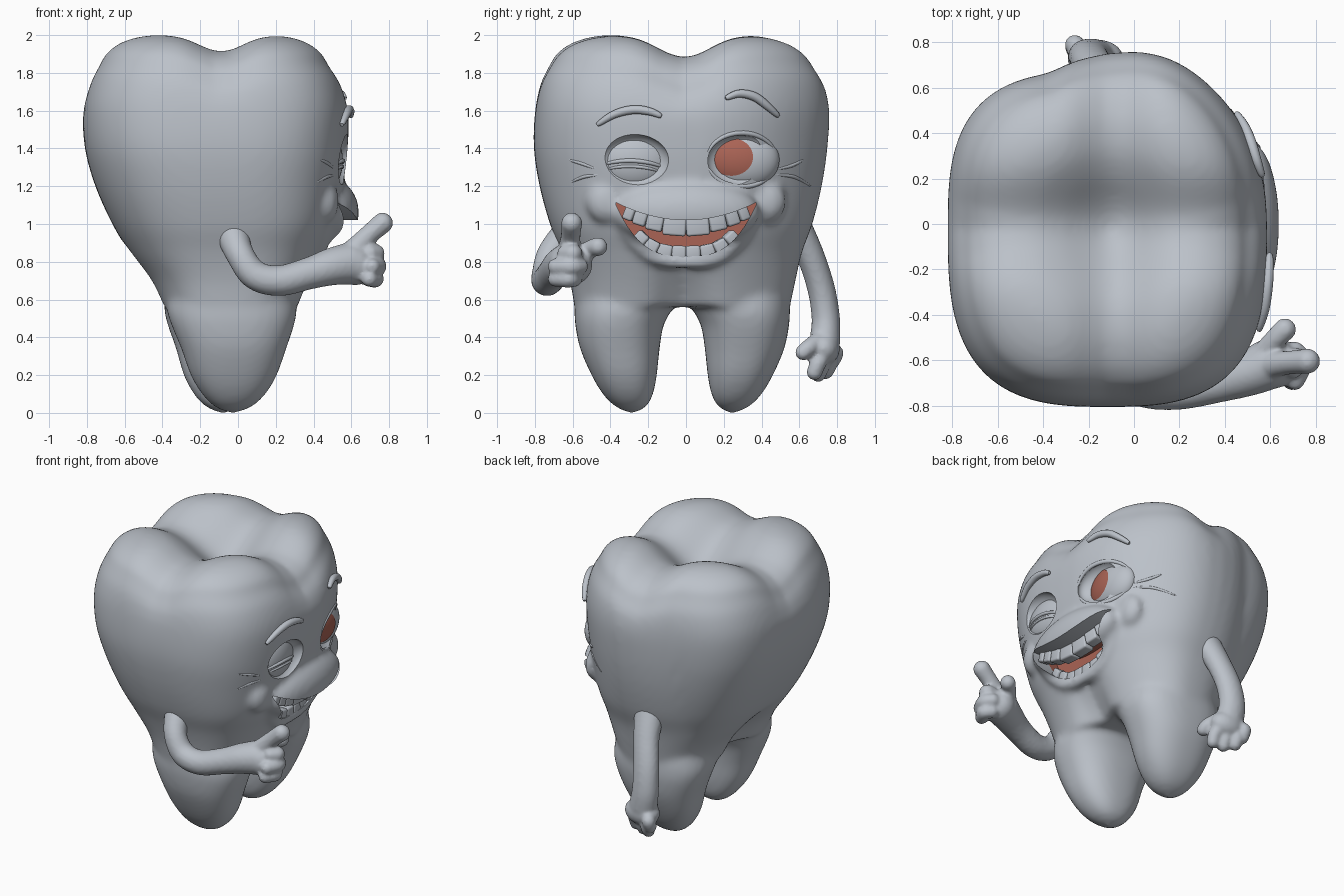
import bpy, bmesh, math
from mathutils import Matrix

if "Cube" in bpy.data.objects:
    bpy.data.objects.remove(bpy.data.objects["Cube"])

# ---------- colours ----------
def material(name, rgb):
    m = bpy.data.materials.new(name)
    m.diffuse_color = (*rgb, 1)
    m.use_nodes = True
    m.node_tree.nodes["Principled BSDF"].inputs["Base Color"].default_value = m.diffuse_color
    return m
GREY = material("enamel grey", (0.50, 0.535, 0.585))
RED = material("brick red", (0.40, 0.125, 0.09))

# ---------- helpers ----------
def spline(pts, n):
    out = []
    for k in range(n):
        t = k * (len(pts) - 1) / (n - 1)
        i = min(int(t), len(pts) - 2)
        f = t - i
        four = (pts[max(i - 1, 0)], pts[i], pts[i + 1], pts[min(i + 2, len(pts) - 1)])
        out.append(tuple(b + .5 * f * (c - a + f * (2 * a - 5 * b + 4 * c - d + f * (3 * (b - c) + d - a)))
                         for a, b, c, d in zip(*four)))
    return out

def loft(bm, rings):
    vs = [[bm.verts.new(p) for p in r] for r in rings]
    n = len(vs[0])
    for a, b in zip(vs, vs[1:]):
        for i in range(n):
            bm.faces.new((a[i], a[(i + 1) % n], b[(i + 1) % n], b[i]))
    bm.faces.new(vs[0])
    bm.faces.new(vs[-1])

def section(x0, x1, y0, y1, n, s=1, count=96):
    cx, cy, a, b = (x0 + x1) / 2, (y0 + y1) / 2, (x1 - x0) / 2 * s, (y1 - y0) / 2 * s
    pts = []
    for k in range(count):
        c, w = math.cos(math.tau * k / count), math.sin(math.tau * k / count)
        pts.append((cx + a * math.copysign(abs(c) ** (2 / n), c),
                    cy + b * math.copysign(abs(w) ** (2 / n), w)))
    return pts

def ball(bm, centre, radii, sub=3):
    m = Matrix.Translation(centre) @ Matrix.Diagonal((*radii, 1))
    bmesh.ops.create_icosphere(bm, subdivisions=sub, radius=1, matrix=m)

def chain(bm, pts, n=24, wide=1):
    for x, y, z, r in spline(pts, n):
        ball(bm, (x, y, z), (r * wide, r, r))

def activate(ob):
    bpy.ops.object.select_all(action='DESELECT')
    ob.select_set(True)
    bpy.context.view_layer.objects.active = ob

def make(name, bm, mat=GREY, angle=None):
    bmesh.ops.recalc_face_normals(bm, faces=bm.faces[:])
    me = bpy.data.meshes.new(name)
    bm.to_mesh(me)
    bm.free()
    ob = bpy.data.objects.new(name, me)
    bpy.context.collection.objects.link(ob)
    me.materials.append(mat)
    if angle:
        activate(ob)
        bpy.ops.object.shade_smooth_by_angle(angle=math.radians(angle))
    return ob

def fuse(ob, voxel, iterations):
    activate(ob)
    m = ob.modifiers.new("fuse", 'REMESH')
    m.mode, m.voxel_size, m.use_smooth_shade = 'VOXEL', voxel, True
    s = ob.modifiers.new("relax", 'SMOOTH')
    s.factor, s.iterations = .5, iterations
    bpy.ops.object.modifier_apply(modifier="fuse")
    bpy.ops.object.modifier_apply(modifier="relax")

def tube(name, pts, r, taper=.6):
    cu = bpy.data.curves.new(name, 'CURVE')
    cu.dimensions, cu.bevel_depth, cu.bevel_resolution, cu.use_fill_caps = '3D', r, 3, True
    pts = spline(pts, 24)
    sp = cu.splines.new('POLY')
    sp.points.add(len(pts) - 1)
    for k, p in enumerate(pts):
        sp.points[k].co = (*p, 1)
        sp.points[k].radius = 1 - taper + taper * math.sin(math.pi * k / 23) ** .6
    cu.materials.append(GREY)
    ob = bpy.data.objects.new(name, cu)
    bpy.context.collection.objects.link(ob)
    activate(ob)
    bpy.ops.object.convert(target='MESH')
    bpy.ops.object.shade_smooth_by_angle(angle=math.radians(60))

# ---------- crown profile: z, x0, x1, y0, y1, squareness ----------
CROWN = spline([(.56, -.405, .33, -.59, .55, 2.8), (.70, -.47, .385, -.615, .58, 2.8),
                (.85, -.575, .45, -.66, .615, 2.8), (1.0, -.665, .515, -.72, .67, 2.8),
                (1.2, -.755, .555, -.775, .72, 2.8), (1.4, -.81, .58, -.805, .75, 2.9),
                (1.6, -.82, .585, -.80, .76, 3), (1.75, -.79, .55, -.775, .74, 3),
                (1.85, -.745, .49, -.73, .69, 3)], 120)

def front(y, z):
    # x of the face surface at a given y and z
    _, x0, x1, y0, y1, n = min(CROWN, key=lambda r: abs(r[0] - z))
    u = min(abs((y - (y0 + y1) / 2) / ((y1 - y0) / 2)), 1)
    x = (x0 + x1) / 2 + (x1 - x0) / 2 * (1 - u ** n) ** (1 / n)
    return x - .35 * max(y, 0) ** 2 * x / .58

def shaped(x, y, z):
    # cut corners on the +y side, furrow above the root fork, valleys between cusps
    if y > 0 and x > 0:
        x -= .35 * y * y * x / .58
    elif y > 0:
        y -= y / .76 * min(.6 * x * x, .085)
    g = max(0, (.9 - z) / .34)
    x = -.05 + (x + .05) * (1 - .28 * g * math.exp(-((y + .02) / .13) ** 2))
    w = min(max((z - 1.45) / .5, 0), 1)
    w = w * w * (3 - 2 * w)
    return (x, y, z - w * (.09 * math.exp(-((x + .09) / .16) ** 2) + .12 * math.exp(-((y + .01) / .19) ** 2)))

def lip_top(y):
    return 1.02 + .68 * y * y

def lip_low(y):
    return .83 + .27 * abs(y / .37) ** 3

# ---------- body: crown, two roots, muzzle, lip and cheeks fused ----------
bm = bmesh.new()
rings = [[shaped(x, y, r[0]) for x, y in section(*r[1:])] for r in CROWN[::3]]
dome = spline([(.985, 1.87), (.95, 1.91), (.87, 1.955), (.77, 1.985), (.65, 2.002),
               (.5, 2.0), (.35, 1.98), (.2, 1.96), (.02, 1.95)], 30)
rings += [[shaped(x, y, z) for x, y in section(*CROWN[-1][1:], s)] for s, z in dome]
loft(bm, rings)
ROOT = spline([(.76, -.36, .28, -.55, -.08), (.62, -.375, .30, -.585, -.04), (.54, -.375, .31, -.59, -.08),
               (.46, -.35, .295, -.585, -.12), (.34, -.30, .255, -.56, -.14), (.2, -.25, .205, -.50, -.155),
               (.1, -.19, .145, -.44, -.175), (.035, -.125, .075, -.375, -.21), (0, -.05, -.01, -.30, -.27)], 40)
for side in (0, 1):
    rings = []
    for z, x0, x1, y0, y1 in ROOT:
        shift = -.05 * (1 - z / .76) * side
        rings.append([(x + shift, -y - .04 if side else y, z) for x, y in section(x0, x1, y0, y1, 2.4)])
    loft(bm, rings)
ball(bm, (.49, 0, 1.06), (.15, .39, .18), 4)
chain(bm, [(front(y, lip_low(y) - .03) - .014, y, lip_low(y) - .03, .038)
           for y in (-.37, -.3, -.2, -.1, 0, .1, .2, .3, .37)], 50)
for s in (-1, 1):
    ball(bm, (front(s * .42, 1.12) - .04, s * .42, 1.12), (.075, .11, .12))
body = make("tooth_body", bm)
fuse(body, .018, 12)
body.data.materials.clear()
body.data.materials.append(GREY)
body.data.materials.append(RED)

# ---------- cutter: mouth opening (red inside) and eye sockets ----------
EYES = {"winking_eye": (-.275, 1.335), "open_eye": (.295, 1.34)}
bm = bmesh.new()
rings = []
for k in range(41):
    y = -.37 + .74 * k / 40
    lo, up = lip_low(y), lip_top(y)
    rings.append([(.34, y, lo), (.34, y, up), (.42, y, up), (.95, y, up), (.95, y, lo), (.42, y, lo)])
loft(bm, rings)
for f in bm.faces:
    f.material_index = 1 if f.calc_center_median().x < .41 else 0
for y, z in EYES.values():
    ball(bm, (front(y, z) + .02, y, z), (.09, .185, .14), 4)
cutter = make("face_cutter", bm)
cutter.data.materials.append(RED)
cutter.hide_render = True
activate(body)
cut = body.modifiers.new("face", 'BOOLEAN')
cut.operation, cut.solver, cut.object = 'DIFFERENCE', 'EXACT', cutter
bpy.ops.object.modifier_apply(modifier="face")
bpy.data.objects.remove(cutter)
activate(body)
bpy.ops.object.shade_smooth_by_angle(angle=math.radians(40))

# ---------- eyeballs, iris and lids ----------
def eye_x(name, y, z):
    cy, cz = EYES[name]
    q = 1 - ((y - cy) / .2) ** 2 - ((z - cz) / .16) ** 2
    return front(cy, cz) - .11 + .10 * math.sqrt(max(q, 0))

for name, (y, z) in EYES.items():
    bm = bmesh.new()
    ball(bm, (front(y, z) - .11, y, z), (.10, .20, .16), 4)
    make(name, bm, angle=60)
for part, a0, a1 in (("upper_lid", 15, 165), ("lower_lid", 200, 340)):
    y, z = EYES["open_eye"]
    pts = []
    for k in range(9):
        a = math.radians(a0 + (a1 - a0) * k / 8)
        py, pz = y + .185 * math.cos(a), z + .142 * math.sin(a)
        pts.append((front(py, pz) - .006, py, pz))
    tube(part, pts, .014)

bm = bmesh.new()
rows = []
for j in range(1, 9):
    row = []
    for k in range(48):
        a = math.tau * k / 48
        y, z = .24 + .115 * j / 8 * math.cos(a), 1.355 + .1 * j / 8 * math.sin(a)
        row.append((eye_x("open_eye", y, z) + .004, y, z))
    rows.append(row)
loft(bm, rows)
bm.faces.ensure_lookup_table()
bm.faces.remove(bm.faces[-1])
make("iris", bm, RED, 60)

for k, (lift, r) in enumerate(((0, .012), (-.03, .009))):
    pts = []
    for y in (-.44, -.36, -.275, -.19, -.11):
        z = 1.335 + lift - 1.0 * (y + .3) ** 2
        pts.append((eye_x("winking_eye", y, z), y, z))
    tube("closed_lid_fold_%d" % k, pts, r)

# ---------- brows and laugh lines ----------
def on_face(name, yz, r, out=0.0, taper=.6):
    tube(name, [(front(y, z) + out, y, z) for y, z in yz], r, taper)

on_face("brow_left", [(-.47, 1.525), (-.38, 1.58), (-.28, 1.605), (-.19, 1.595), (-.13, 1.57)], .024, .012)
on_face("brow_right", [(.21, 1.665), (.28, 1.69), (.36, 1.675), (.43, 1.625), (.49, 1.57)], .024, .012)
for k, line in enumerate(([(-.47, 1.29), (-.55, 1.32), (-.62, 1.34)], [(-.46, 1.26), (-.54, 1.25), (-.61, 1.22)],
                          [(.48, 1.29), (.56, 1.31), (.62, 1.34)], [(.47, 1.26), (.57, 1.25), (.66, 1.20)])):
    on_face("laugh_line_%d" % k, line, .010, -.005, .8)

# ---------- teeth ----------
def teeth(name, half, edge, low, high, inset):
    bm = bmesh.new()
    for s in (-1, 1):
        for a, b in zip(half, half[1:]):
            y, w = s * (a + b) / 2, b - a
            slope = (edge(y + .01) - edge(y - .01)) / .02
            z = edge(y) + (low(y) + high(y)) / 2
            dx = front(y + .02, z) - front(y - .02, z)
            m = (Matrix.Translation((front(y, z) - inset, y, z)) @ Matrix.Rotation(math.atan2(-dx, .04), 4, 'Z')
                 @ Matrix.Rotation(math.atan(slope), 4, 'X')
                 @ Matrix.Diagonal((.08, w * math.hypot(1, slope) * 1.03, high(y) - low(y), 1)))
            bmesh.ops.create_cube(bm, size=1, matrix=m)
    bmesh.ops.bevel(bm, geom=bm.edges[:], offset=.013, segments=3, profile=.5, affect='EDGES')
    make(name, bm, angle=50)

teeth("upper_teeth", (0, .12, .205, .27, .32), lip_top, lambda y: -.09 + .1 * abs(y), lambda y: .03, .03)
teeth("lower_teeth", (0, .075, .15, .215, .265), lip_low, lambda y: -.02, lambda y: .055, .05)

# ---------- pointing arm ----------
bm = bmesh.new()
chain(bm, [(-.03, -.62, .95, .09), (.01, -.715, .84, .075), (.09, -.74, .73, .078), (.22, -.735, .70, .082),
           (.38, -.70, .74, .086), (.50, -.66, .775, .10), (.59, -.62, .79, .112)], 36)
ball(bm, (.62, -.61, .785), (.10, .115, .11))
chain(bm, [(.61, -.62, .86, .06), (.69, -.61, .94, .053), (.765, -.605, 1.005, .056)], 12)
chain(bm, [(.57, -.57, .83, .05), (.63, -.50, .87, .048), (.665, -.465, .88, .05)], 10)
for z, x, y0, y1 in ((.845, .72, -.64, -.56), (.775, .73, -.69, -.53), (.71, .715, -.69, -.56)):
    chain(bm, [(x - .02, y1 - .03, z, .043), (x + .01, (y0 + y1) / 2, z, .048), (x - .02, y0, z, .043)], 9)
fuse(make("pointing_arm", bm), .012, 4)

# ---------- hanging arm ----------
bm = bmesh.new()
chain(bm, [(-.12, .57, 1.0, .09), (-.15, .655, .84, .075), (-.19, .715, .66, .074), (-.20, .74, .50, .076),
           (-.18, .735, .38, .082)], 30, 1.2)
ball(bm, (-.17, .73, .34), (.125, .085, .09))
for x, y, z in ((-.09, .68, .215), (-.16, .70, .205), (-.225, .74, .22), (-.26, .77, .27)):
    chain(bm, [(-.17 + (x + .17) * .7, .735, .33, .045), (x, y + .02, z + .05, .044), (x, y, z, .042)], 10)
chain(bm, [(-.12, .70, .38, .05), (-.07, .65, .345, .045), (-.06, .62, .32, .043)], 10)
fuse(make("hanging_arm", bm), .012, 4)
